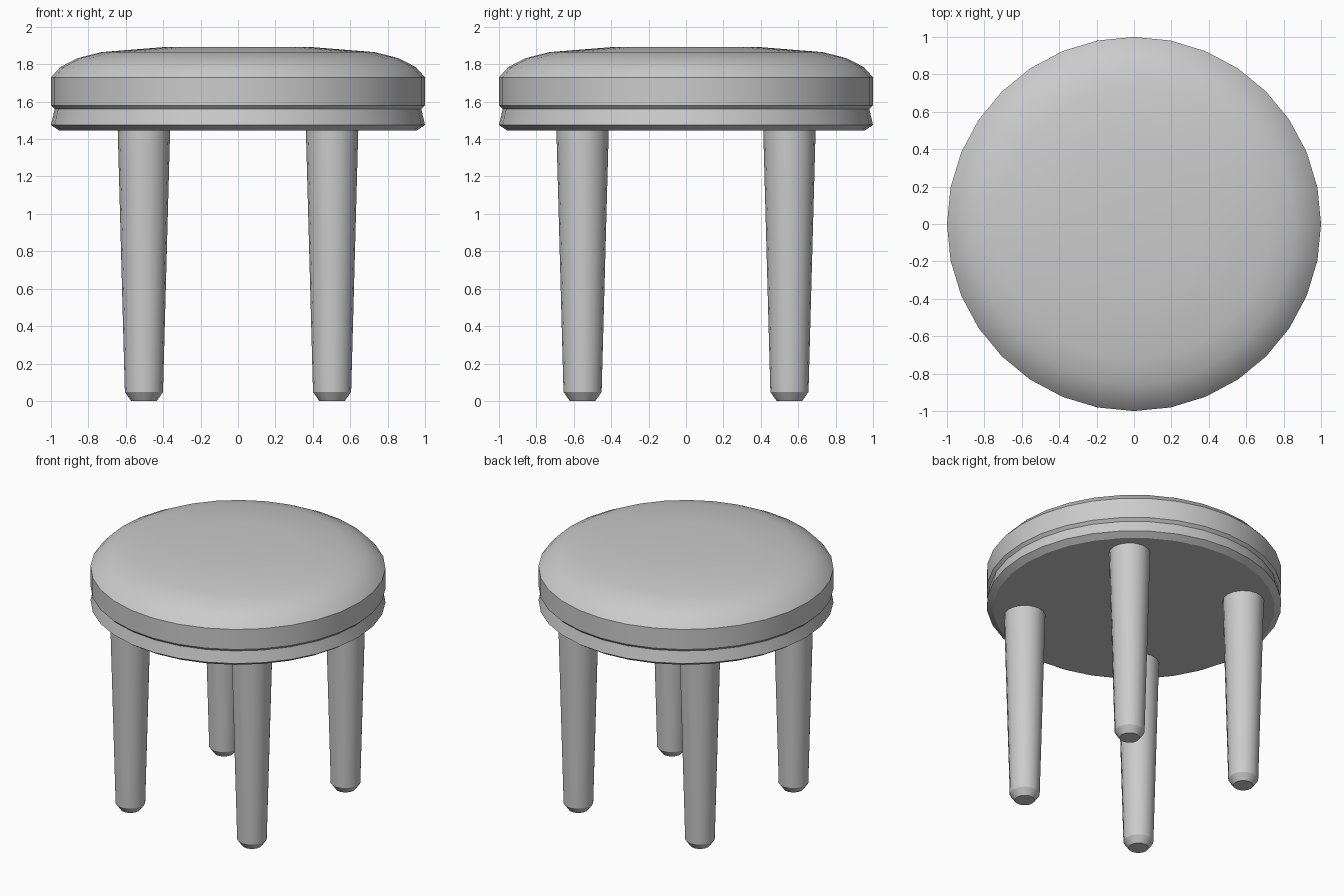
import bpy, bmesh, math

if "Cube" in bpy.data.objects:
    bpy.data.objects.remove(bpy.data.objects["Cube"])


def lathe(name, profile, sides, x=0.0, y=0.0):
    """Closed turned solid from (radius, z) rings, listed bottom to top."""
    bm = bmesh.new()
    rings = []
    for r, z in profile:
        rings.append([bm.verts.new((x + r * math.cos(2 * math.pi * i / sides),
                                    y + r * math.sin(2 * math.pi * i / sides), z))
                      for i in range(sides)])
    for a, b in zip(rings, rings[1:]):
        for i in range(sides):
            j = (i + 1) % sides
            bm.faces.new((a[i], a[j], b[j], b[i]))
    bm.faces.new(rings[0][::-1])
    bm.faces.new(rings[-1])
    mesh = bpy.data.meshes.new(name)
    bm.to_mesh(mesh)
    bm.free()
    ob = bpy.data.objects.new(name, mesh)
    bpy.context.collection.objects.link(ob)
    bpy.ops.object.select_all(action='DESELECT')
    ob.select_set(True)
    bpy.context.view_layer.objects.active = ob
    bpy.ops.object.shade_smooth_by_angle(angle=math.radians(30))
    return ob


# Wooden seat base, flaring outwards at the bottom rim
lathe("seat_base", [(0.955, 1.445), (1.0, 1.475), (0.98, 1.56)], 32)

# Padded cushion with a domed top
lathe("cushion", [(0.98, 1.56), (1.0, 1.58), (1.0, 1.73), (0.95, 1.785), (0.86, 1.832),
                  (0.73, 1.865), (0.38, 1.893)], 32)

# Four tapered legs with chamfered feet
for row, sy in (("front", -1), ("back", 1)):
    for side, sx in (("left", -1), ("right", 1)):
        lathe(f"{row}_{side}_leg", [(0.068, 0), (0.102, 0.048), (0.14, 1.446)],
              16, sx * 0.503, sy * 0.553)
